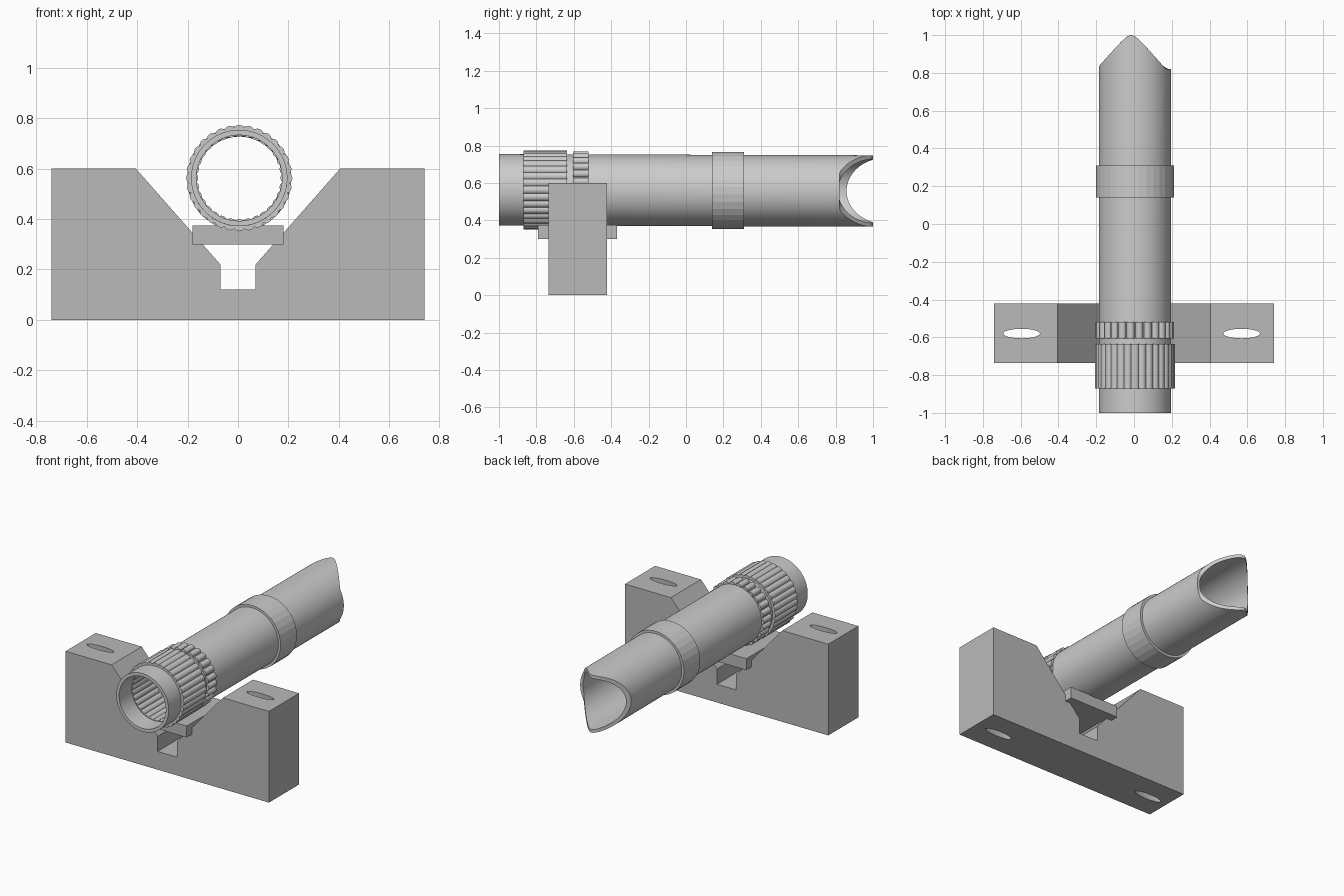
import bpy, bmesh, math

if "Cube" in bpy.data.objects:
    bpy.data.objects.remove(bpy.data.objects["Cube"])

CX, CZ = 0.005, 0.56          # pipe axis


def material(name, v):
    m = bpy.data.materials.new(name)
    m.diffuse_color = (v, v, v, 1)
    m.use_nodes = True
    m.node_tree.nodes["Principled BSDF"].inputs["Base Color"].default_value = m.diffuse_color
    return m


pipe_grey = material("light grey", 0.6)
block_grey = material("mid grey", 0.49)


def make(name, bm, mat, smooth=None):
    bmesh.ops.recalc_face_normals(bm, faces=bm.faces)
    me = bpy.data.meshes.new(name)
    bm.to_mesh(me)
    bm.free()
    ob = bpy.data.objects.new(name, me)
    bpy.context.collection.objects.link(ob)
    if mat:
        me.materials.append(mat)
    if smooth:
        bpy.ops.object.select_all(action='DESELECT')
        ob.select_set(True)
        bpy.context.view_layer.objects.active = ob
        bpy.ops.object.shade_smooth_by_angle(angle=math.radians(smooth))
    return ob


def axis_z(y):
    return CZ - 0.003 * y     # pipe dips very slightly to the back


def prism(bm, outline, vec):
    """Extrude a closed outline of 3D points along vec."""
    f = bm.faces.new([bm.verts.new(p) for p in outline])
    g = bmesh.ops.extrude_face_region(bm, geom=[f])
    verts = [v for v in g['geom'] if isinstance(v, bmesh.types.BMVert)]
    bmesh.ops.translate(bm, verts=verts, vec=vec)


def tube(name, r_out, r_in, y0, end, n, smooth=None):
    """Hollow tube along y; end(x) gives the far rim."""
    bm = bmesh.new()
    rings = []
    for r, far in ((r_out, 0), (r_out, 1), (r_in, 1), (r_in, 0)):
        ring = []
        for i in range(n):
            a = 2 * math.pi * (i + 0.5) / n
            x = r * math.cos(a)
            y = end(x) if far else y0
            ring.append(bm.verts.new((CX + x, y, axis_z(y) + r * math.sin(a))))
        rings.append(ring)
    for k in range(4):
        p, q = rings[k], rings[(k + 1) % 4]
        for i in range(n):
            j = (i + 1) % n
            bm.faces.new((p[i], p[j], q[j], q[i]))
    return make(name, bm, pipe_grey, smooth)


def ridges(name, count, radius, r_axis, y0, y1):
    """Ring of round rods sunk in the pipe wall."""
    bm = bmesh.new()
    for i in range(count):
        a = 2 * math.pi * i / count
        x, z = CX + r_axis * math.cos(a), axis_z(y0) + r_axis * math.sin(a)
        prism(bm, [(x + radius * math.cos(t * math.pi / 6), y0,
                    z + radius * math.sin(t * math.pi / 6)) for t in range(12)],
              (0, y1 - y0, 0))
    return make(name, bm, pipe_grey, 40)


# Pipe with saddle-cut far end
def saddle(x):
    return max(0.82, 1.0 - 1.15 * (math.hypot(x + 0.02, 0.03) - 0.03))


tube("pipe", 0.191, 0.17, -1.0, saddle, 72, 30)

# Faceted collar
tube("collar", 0.207, 0.182, 0.14, lambda x: 0.31, 32)

# Grip ridges
ridges("grip_ridges_long", 32, 0.024, 0.187, -0.87, -0.635)
ridges("grip_ridges_short", 26, 0.021, 0.187, -0.605, -0.52)

# V block
half = [(0.07, 0.12), (0.07, 0.22), (0.405, 0.6), (0.74, 0.6), (0.74, 0.0)]
profile = half + [(-x, z) for x, z in reversed(half)]
bm = bmesh.new()
prism(bm, [(x, -0.735, z) for x, z in profile], (0, 0.313, 0))
block = make("v_block", bm, block_grey)

# Oval mounting holes
bm = bmesh.new()
for s in (-1, 1):
    prism(bm, [(s * 0.585 - 0.01 + 0.097 * math.cos(t * math.pi / 16), -0.58 + 0.025 * math.sin(t * math.pi / 16), -0.1)
               for t in range(32)] if s < 0 else
          [(0.57 + 0.097 * math.cos(t * math.pi / 16), -0.58 + 0.025 * math.sin(t * math.pi / 16), -0.1)
           for t in range(32)], (0, 0, 0.9))
cutter = make("hole_cutter", bm, None)
mod = block.modifiers.new("holes", 'BOOLEAN')
mod.operation = 'DIFFERENCE'
mod.solver = 'EXACT'
mod.object = cutter
bpy.context.view_layer.objects.active = block
bpy.ops.object.modifier_apply(modifier=mod.name)
bpy.data.objects.remove(cutter, do_unlink=True)

# Support plate across the V
bm = bmesh.new()
prism(bm, [(-0.18, -0.79, 0.3), (0.18, -0.79, 0.3), (0.18, -0.79, 0.375), (-0.18, -0.79, 0.375)],
      (0, 0.42, 0))
make("support_plate", bm, block_grey)
